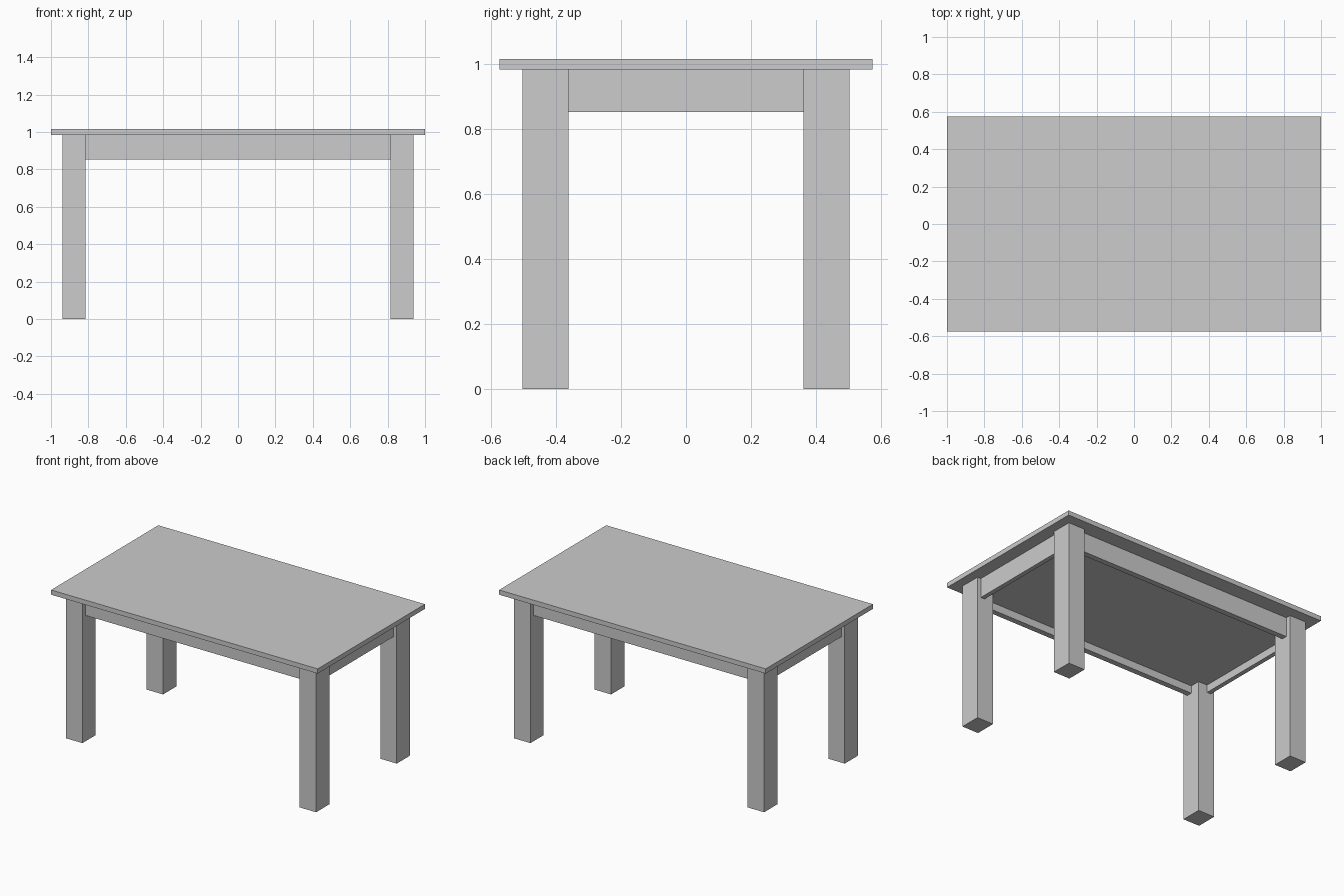
import bpy

cube = bpy.data.objects.get("Cube")
if cube:
    bpy.data.objects.remove(cube, do_unlink=True)

grey = bpy.data.materials.new("mid grey")
grey.use_nodes = True
colour = (0.604, 0.604, 0.604, 1)
grey.diffuse_color = colour
grey.node_tree.nodes["Principled BSDF"].inputs["Base Color"].default_value = colour


def box(name, low, high):
    """Axis-aligned box between two opposite corners."""
    centre = [(a + b) / 2 for a, b in zip(low, high)]
    bpy.ops.mesh.primitive_cube_add(size=1, location=centre)
    part = bpy.context.object
    part.name = name
    part.scale = [b - a for a, b in zip(low, high)]
    bpy.ops.object.transform_apply(location=False, rotation=False, scale=True)
    part.data.materials.append(grey)
    return part


HALF_X, HALF_Y = 1.0, 0.574          # tabletop half size
TOP, UNDER, PANEL, APRON = 1.016, 0.984, 0.903, 0.852
LEG_X, LEG_Y = (0.815, 0.938), (0.361, 0.503)
RAIL_X, RAIL_Y = (0.882, 0.912), (0.43, 0.468)


def span(limits, side):
    """Mirror a low/high pair to the chosen side, in rising order."""
    return sorted(side * v for v in limits)


# Tabletop, and the thick panel below it that fills the apron frame
box("tabletop", (-HALF_X, -HALF_Y, UNDER), (HALF_X, HALF_Y, TOP))
box("under_panel", (-RAIL_X[0], -RAIL_Y[0], PANEL), (RAIL_X[0], RAIL_Y[0], UNDER))

# Four square legs
for sx, x_name in ((-1, "right"), (1, "left")):
    for sy, y_name in ((-1, "front"), (1, "back")):
        x, y = span(LEG_X, sx), span(LEG_Y, sy)
        box(f"{y_name}_{x_name}_leg", (x[0], y[0], 0), (x[1], y[1], UNDER))

# Long aprons, set back from the leg faces
for side, name in ((-1, "front"), (1, "back")):
    y = span(RAIL_Y, side)
    box(f"{name}_apron", (-LEG_X[0], y[0], APRON), (LEG_X[0], y[1], UNDER))

# Short aprons
for side, name in ((-1, "right"), (1, "left")):
    x = span(RAIL_X, side)
    box(f"{name}_apron", (x[0], -LEG_Y[0], APRON), (x[1], LEG_Y[0], UNDER))
